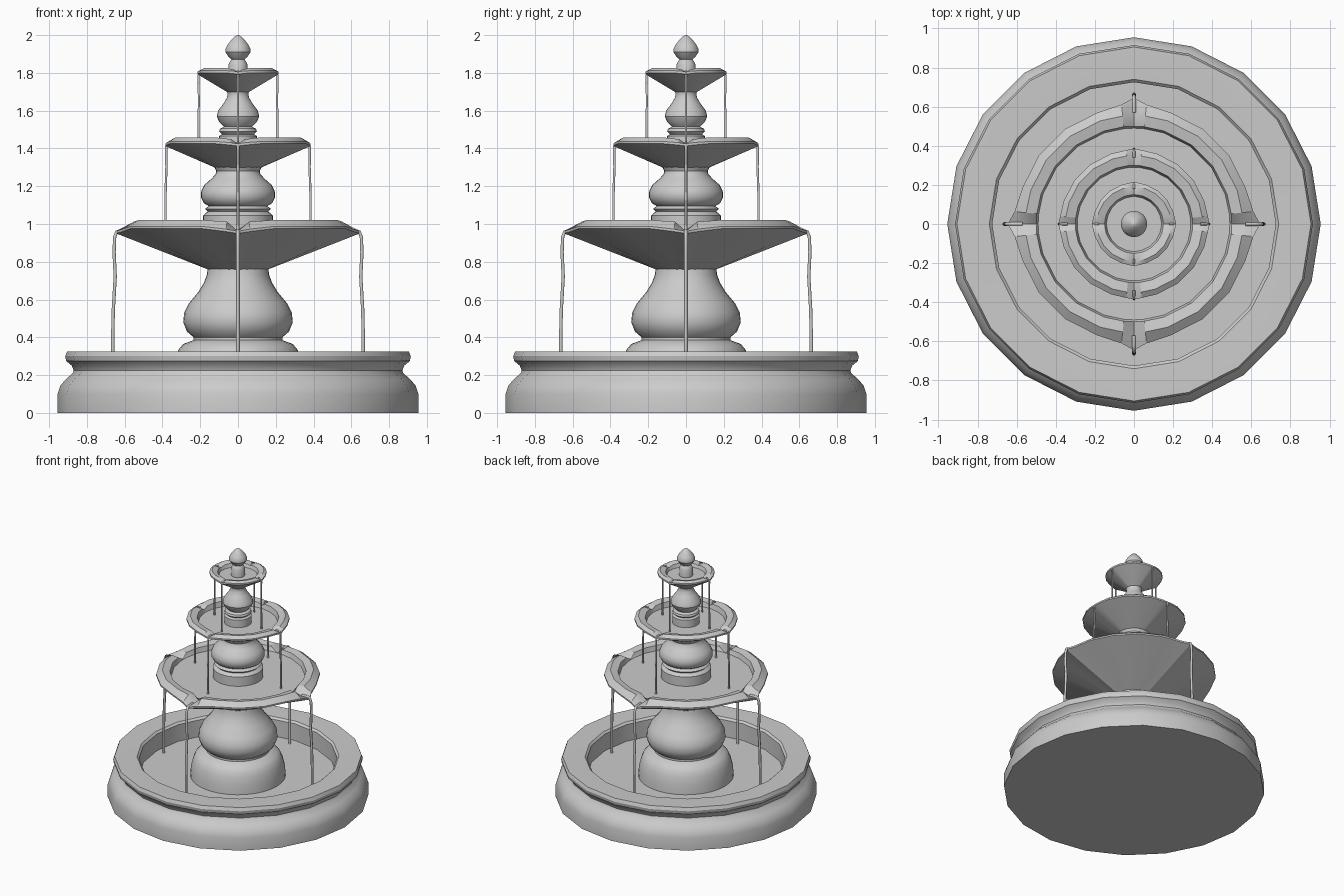
import bpy
from math import sin, cos, pi, radians

if "Cube" in bpy.data.objects:
    bpy.data.objects.remove(bpy.data.objects["Cube"])


def add_rings(name, rings, sharp=32):
    """Skin a stack of equal-length point rings and cap both ends."""
    n = len(rings[0])
    verts = [p for ring in rings for p in ring]
    faces = []
    for j in range(len(rings) - 1):
        for i in range(n):
            k = (i + 1) % n
            faces.append((j * n + i, j * n + k, (j + 1) * n + k, (j + 1) * n + i))
    faces.append(tuple(reversed(range(n))))
    faces.append(tuple(range((len(rings) - 1) * n, len(rings) * n)))
    me = bpy.data.meshes.new(name)
    me.from_pydata(verts, [], faces)
    me.validate()
    me.shade_smooth()
    me.set_sharp_from_angle(angle=radians(sharp))
    ob = bpy.data.objects.new(name, me)
    bpy.context.collection.objects.link(ob)
    return ob


def lathe(name, profile, n):
    return add_rings(name, [[(r * cos(2 * pi * i / n), r * sin(2 * pi * i / n), z)
                             for i in range(n)] for r, z in profile])


def bowl(name, neck, rim, lip_z, crown, top_z, inner, floor_z, tip, tip_z):
    """Conical bowl whose rim is pulled out and down into four narrow spouts."""
    # each row: (r, z) of the regular rim, beside the spout, and at the spout
    rows = [
        [neck, neck, neck],
        [(rim, lip_z), (rim + (tip - rim) * .3, lip_z * .4 + (tip_z - .012) * .6),
         (tip, tip_z - .012)],
        [(rim, lip_z + .012), (rim + (tip - rim) * .3, lip_z * .4 + tip_z * .6 + .006),
         (tip, tip_z)],
        [(crown, top_z), (crown, top_z - .008), (crown, tip_z)],
        [(inner, top_z - .012), (inner, top_z - .015), (inner, tip_z)],
        [(inner - .01, floor_z)] * 3,
    ]
    quarter = [(0, 2), (6, 1), (18, 0), (36, 0), (54, 0), (72, 0), (84, 1)]
    rings = []
    for row in rows:
        ring = []
        for q in range(4):
            for deg, kind in quarter:
                r, z = row[kind]
                a = radians(deg + 90 * q)
                ring.append((r * cos(a), r * sin(a), z))
        rings.append(ring)
    return add_rings(name, rings, 25)


def streams(name, path, radius):
    """Four thin water jets falling from the spouts."""
    for q in range(4):
        cu = bpy.data.curves.new(f"{name}_{q + 1}", 'CURVE')
        cu.dimensions = '3D'
        cu.bevel_depth = radius
        cu.bevel_resolution = 1
        cu.use_fill_caps = True
        sp = cu.splines.new('POLY')
        sp.points.add(len(path) - 1)
        for pt, (r, z) in zip(sp.points, path):
            pt.co = (r, 0, z, 1)
        sp.use_smooth = True
        ob = bpy.data.objects.new(f"{name}_{q + 1}", cu)
        ob.rotation_euler.z = q * pi / 2
        bpy.context.collection.objects.link(ob)


# Ground basin with moulded rim and sunken floor
lathe("basin", [(.955, 0), (.955, .1), (.94, .145), (.91, .18), (.875, .21), (.87, .225),
                (.88, .25), (.91, .275), (.915, .3), (.905, .325), (.885, .325),
                (.74, .32), (.725, .305), (.725, .17)], 20)

# Turned pedestals
lathe("lower_pedestal", [(.35, .165), (.345, .24), (.33, .3), (.315, .335), (.29, .365),
                         (.235, .385), (.235, .4), (.27, .43), (.29, .48), (.285, .53),
                         (.26, .58), (.21, .64), (.18, .69), (.165, .73), (.16, .77)], 32)
lathe("middle_pedestal", [(.185, .965), (.185, 1.045), (.175, 1.055), (.16, 1.065),
                          (.175, 1.08), (.155, 1.095), (.18, 1.11), (.196, 1.14),
                          (.196, 1.17), (.18, 1.205), (.14, 1.24), (.118, 1.265),
                          (.115, 1.28), (.13, 1.31)], 32)
lathe("upper_pedestal", [(.1, 1.4), (.1, 1.465), (.085, 1.475), (.1, 1.49), (.095, 1.505),
                         (.075, 1.515), (.1, 1.54), (.112, 1.57), (.105, 1.6), (.075, 1.64),
                         (.058, 1.67), (.055, 1.69), (.065, 1.72)], 32)
lathe("finial", [(.05, 1.78), (.05, 1.845), (.042, 1.86), (.035, 1.872), (.05, 1.885),
                 (.067, 1.91), (.067, 1.925), (.055, 1.95), (.035, 1.975), (.018, 1.992),
                 (.003, 2.0)], 24)

# Tiered bowls
bowl("lower_bowl", (.16, .76), .6, .975, .555, 1.02, .5, .97, .645, .962)
bowl("middle_bowl", (.125, 1.3), .378, 1.425, .35, 1.457, .3, 1.405, .385, 1.425)
bowl("upper_bowl", (.06, 1.7), .21, 1.8, .19, 1.825, .15, 1.785, .215, 1.805)

# Falling water
streams("lower_stream", [(.57, .965), (.62, .966), (.643, .958), (.653, .93), (.656, .85),
                         (.65, .72), (.66, .55), (.663, .42), (.663, .17)], .01)
streams("middle_stream", [(.34, 1.43), (.37, 1.428), (.38, 1.41), (.379, 1.3),
                          (.384, 1.15), (.384, .97)], .007)
streams("upper_stream", [(.18, 1.81), (.2, 1.806), (.21, 1.785), (.207, 1.65),
                         (.21, 1.52), (.21, 1.405)], .006)
